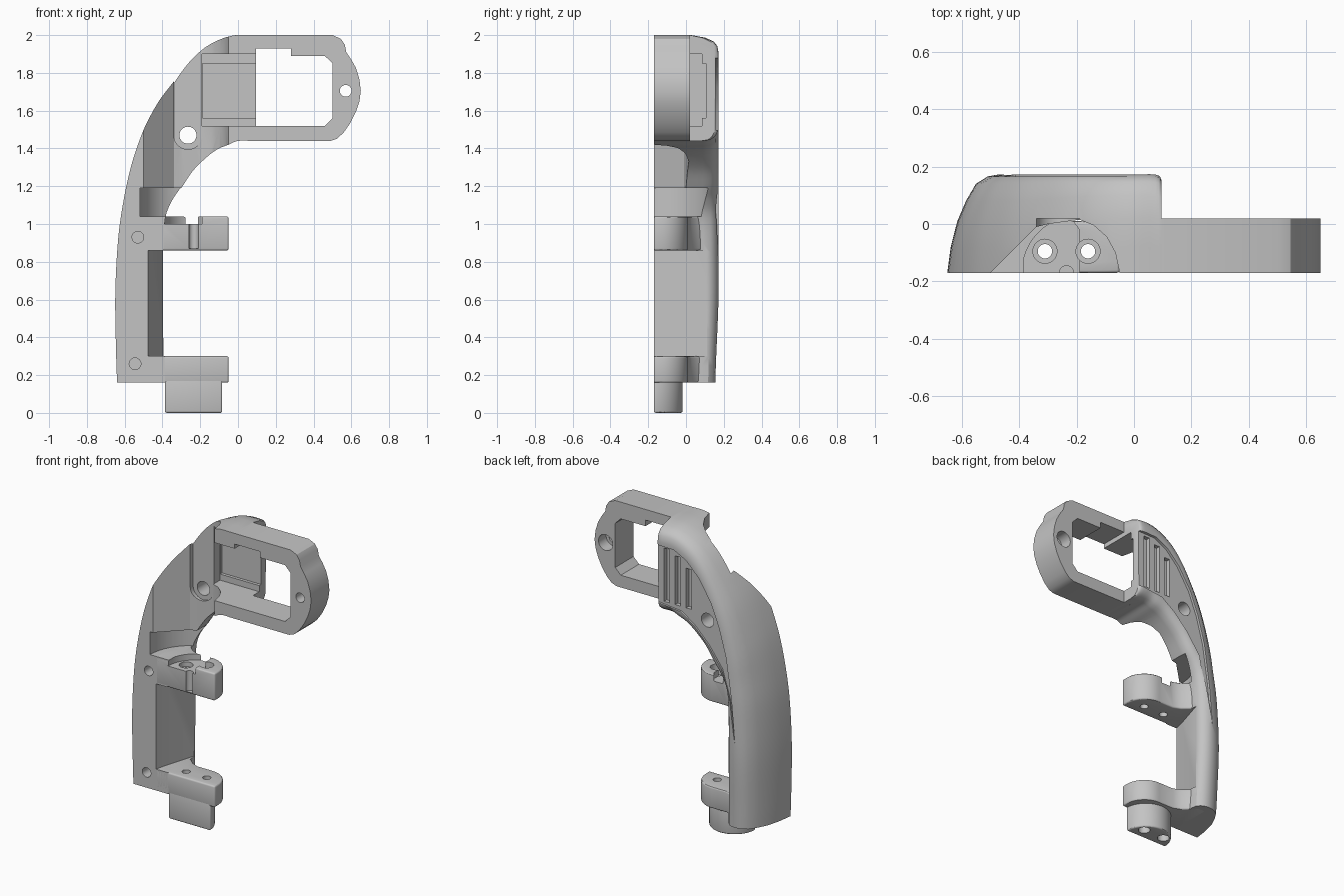
import bpy, bmesh, math
from mathutils import Vector

if "Cube" in bpy.data.objects:
    bpy.data.objects.remove(bpy.data.objects["Cube"])

GREY = (0.55, 0.55, 0.55, 1)
mat = bpy.data.materials.new("plain grey")
mat.use_nodes = True
mat.diffuse_color = GREY
mat.node_tree.nodes["Principled BSDF"].inputs["Base Color"].default_value = GREY


def make(name, verts, faces):
    me = bpy.data.meshes.new(name)
    me.from_pydata([tuple(v) for v in verts], [], faces)
    bm = bmesh.new()
    bm.from_mesh(me)
    bmesh.ops.recalc_face_normals(bm, faces=bm.faces)
    bm.to_mesh(me)
    bm.free()
    me.materials.append(mat)
    ob = bpy.data.objects.new(name, me)
    bpy.context.collection.objects.link(ob)
    return ob


def prism(name, pts, axis, lo, hi):
    """Extrude a 2D outline along y (points are x,z) or z (points are x,y)."""
    n = len(pts)
    verts = [((a, h, b) if axis == "y" else (a, b, h)) for h in (lo, hi) for a, b in pts]
    faces = [tuple(range(n)), tuple(range(n, 2 * n))]
    faces += [(i, (i + 1) % n, n + (i + 1) % n, n + i) for i in range(n)]
    return make(name, verts, faces)


def arc(cx, cy, r, a0=0, a1=360, n=32):
    stop = n if a1 - a0 == 360 else n + 1
    return [(cx + r * math.cos(math.radians(a0 + (a1 - a0) * i / n)),
             cy + r * math.sin(math.radians(a0 + (a1 - a0) * i / n))) for i in range(stop)]


def rect(x0, y0, x1, y1):
    return [(x0, y0), (x1, y0), (x1, y1), (x0, y1)]


def activate(ob):
    bpy.ops.object.select_all(action="DESELECT")
    ob.select_set(True)
    bpy.context.view_layer.objects.active = ob


def cut(ob, pts, axis, lo, hi):
    """Subtract an extruded outline from a part."""
    c = prism("cutter", pts, axis, lo, hi)
    m = ob.modifiers.new("cut", "BOOLEAN")
    m.operation, m.solver, m.object = "DIFFERENCE", "EXACT", c
    activate(ob)
    bpy.ops.object.modifier_apply(modifier=m.name)
    bpy.data.objects.remove(c)


def bevel(ob, width):
    m = ob.modifiers.new("bevel", "BEVEL")
    m.width, m.segments, m.limit_method = width, 3, "ANGLE"
    m.angle_limit = math.radians(50)
    activate(ob)
    bpy.ops.object.modifier_apply(modifier=m.name)


def smooth_path(rows, steps=4):
    """Catmull-Rom through rows of numbers."""
    rows = [Vector(r) for r in rows]
    out = []
    for i in range(len(rows) - 1):
        p0, p1, p2, p3 = (rows[max(i - 1, 0)], rows[i], rows[i + 1], rows[min(i + 2, len(rows) - 1)])
        for s in range(steps):
            t = s / steps
            out.append(0.5 * (2 * p1 + (p2 - p0) * t + (2 * p0 - 5 * p1 + 4 * p2 - p3) * t * t
                              + (3 * p1 - p0 - 3 * p2 + p3) * t ** 3))
    return out + [rows[-1]]


# Curved grip: cross-sections between an outer and an inner curve
# rows: outer x, outer z, inner x, inner z, top-ness (0 side, 1 top), back scale
stations = [
    (-.64, .16, -.385, .16, 0, .9), (-.645, .3, -.39, .3, 0, .93),
    (-.65, .6, -.395, .6, 0, 1), (-.64, .85, -.395, .85, 0, 1),
    (-.62, 1.04, -.385, 1.03, 0, 1), (-.58, 1.25, -.35, 1.12, 0, 1),
    (-.53, 1.42, -.30, 1.19, 0, 1), (-.45, 1.61, -.24, 1.28, .1, 1),
    (-.35, 1.77, -.17, 1.35, .3, 1), (-.25, 1.885, -.11, 1.395, .6, 1),
    (-.15, 1.955, -.05, 1.42, .85, 1), (-.03, 1.997, 0, 1.44, 1, 1),
    (.075, 2, .075, 1.44, 1, 1), (.095, 2, .095, 1.44, 1, .9)]
side = [(0, -.17), (.012, -.08), (.035, .01), (.065, .08), (.1, .14), (.14, .165), (.18, .172)]
top = [(0, -.17), (0, -.08), (0, .02), (.015, .1), (.035, .145), (.06, .165), (.1, .172)]
inner = [(.05, .167), (.025, .155), (.006, .13), (0, .09), (0, -.17)]
verts, faces = [], []
for ox, oz, ix, iz, k, b in smooth_path(stations):
    o, i = Vector((ox, 0, oz)), Vector((ix, 0, iz))
    width = (i - o).length
    d = (i - o) / width
    sec = [(s[0] * (1 - k) + t[0] * k, s[1] * (1 - k) + t[1] * k) for s, t in zip(side, top)]
    sec += [(width - t, y) for t, y in inner]
    verts += [o + d * t + Vector((0, y * b if y > .03 else y, 0)) for t, y in sec]
n = len(side) + len(inner)
rings = len(verts) // n
for r in range(rings - 1):
    faces += [(r * n + j, r * n + (j + 1) % n, (r + 1) * n + (j + 1) % n, (r + 1) * n + j)
              for j in range(n)]
faces += [tuple(range(n)), tuple(range((rings - 1) * n, rings * n))]
grip = make("grip_shell", verts, faces)

# Front pockets, slanted inner wall and tall slot behind the hole
cut(grip, [(-.53, -.2), (-.34, -.01), (-.3, 0), (-.19, .015), (-.14, -.005), (-.095, -.045),
           (-.065, -.1), (-.05, -.17), (-.05, -.2)], "z", 1.19, 2.1)
cut(grip, arc(-.22, -.17, .3, n=64), "z", 1.04, 1.19)
cut(grip, [(-.483, -.2), (-.46, -.1), (-.397, .11), (-.2, .11), (-.2, -.2)], "z", .3, .86)
cut(grip, [(-.34, 2.1)] + arc(-.265, 1.47, .075, 180, 360, 16) + [(-.19, 2.1)], "y", -.2, .02)
# Opening behind the frame, leaving a thin back panel
cut(grip, rect(-.19, 1.52, .2, 1.9), "y", -.2, .085)
cut(grip, rect(-.188, 1.56, .2, 1.85), "y", -.2, .105)
# Crescent recess and ribbed panel on the back
crescent = [(.2, 1.88), (-.03, 1.875), (-.12, 1.83), (-.21, 1.74), (-.3, 1.6), (-.36, 1.45),
            (-.41, 1.27), (-.45, 1.0), (-.475, .72), (-.43, 1.0), (-.375, 1.18), (-.28, 1.31),
            (-.18, 1.41), (-.08, 1.48), (.2, 1.51)]
cut(grip, crescent, "y", .155, .3)
for x, z in ((-.15, 1.77), (-.07, 1.83), (.01, 1.86)):
    cut(grip, rect(x, 1.51, x + .04, z), "y", .128, .3)
# Through hole and blind screw holes
cut(grip, arc(-.265, 1.47, .045), "y", -.3, .3)
for x, z in ((-.53, .93), (-.545, .26)):
    cut(grip, arc(x, z, .031), "y", -.3, -.08)

# Window frame
outline = [(.05, 1.44), (.49, 1.44), (.525, 1.452), (.56, 1.485)]
outline += [(.595, 1.535), (.625, 1.595), (.643, 1.65), (.65, 1.705), (.643, 1.765),
            (.625, 1.825), (.6, 1.87), (.573, 1.91)]
outline += [(.565, 1.95), (.545, 1.98), (.5, 2), (.05, 2)]
frame = prism("window_frame", outline, "y", -.17, .02)
cut(frame, [(-.1, 1.52), (.46, 1.52), (.5, 1.56), (.5, 1.85), (.46, 1.89), (.28, 1.89),
            (.28, 1.93), (-.1, 1.93)], "y", -.3, .3)
cut(frame, arc(.57, 1.705, .031), "y", -.3, .3)
cut(frame, arc(.57, 1.705, .052), "y", -.06, .3)

# Two side brackets and the plug under the lower one
plan = [(-.48, -.17), (-.05, -.17), (-.05, -.13)] + arc(-.19, -.13, .14, 0, 90, 14)[1:]
plan += [(-.3, .01), (-.345, .03), (-.385, .065), (-.42, .11), (-.48, .11)]
upper = prism("upper_bracket", plan, "z", .86, 1.04)
lower = prism("lower_bracket", plan, "z", .16, .3)
plug = prism("base_plug", arc(-.235, -.17, .152, 0, 180, 32), "z", 0, .18)
for part in (upper, lower, plug):
    bevel(part, .01)
cut(upper, [(-.19, -.2), (-.19, -.02)] + arc(-.19, -.17, .2, 100, 180, 14) + [(-.39, -.2)],
    "z", 1.0, 1.1)
cut(upper, arc(-.235, -.17, .025, n=20), "z", .87, 1.1)
for x in (-.31, -.16):
    for part in (upper, lower, plug):
        cut(part, arc(x, -.095, .025), "z", -.1, 1.2)
    cut(upper, arc(x, -.095, .042), "z", .97, 1.2)
    cut(plug, arc(x, -.095, .036), "z", -.1, .05)

for part in (grip, frame, upper, lower, plug):
    activate(part)
    bpy.ops.object.shade_smooth_by_angle(angle=math.radians(30))
